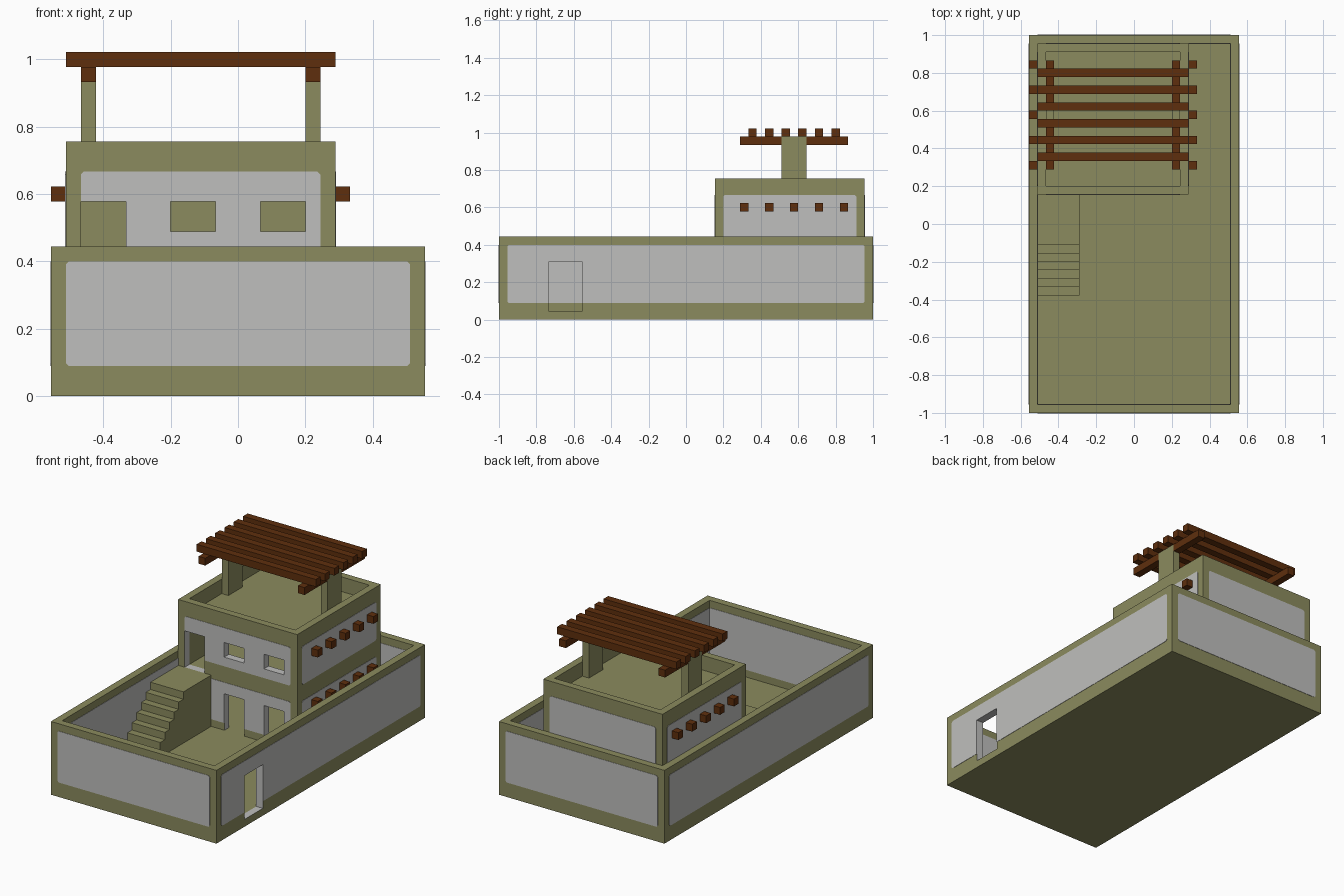
import bpy, bmesh

if "Cube" in bpy.data.objects:
    bpy.data.objects.remove(bpy.data.objects["Cube"])

U = 2 / 45          # building module: every part sits on this grid
SKIN = 0.002        # how far the painted panels stand off the walls


def material(name, rgb):
    m = bpy.data.materials.new(name)
    m.diffuse_color = (*rgb, 1)
    m.use_nodes = True
    m.node_tree.nodes["Principled BSDF"].inputs["Base Color"].default_value = m.diffuse_color
    return m


MATS = [material("olive_plaster", (0.258, 0.258, 0.112)),
        material("pale_grey_render", (0.52, 0.52, 0.51)),
        material("brown_timber", (0.114, 0.028, 0.004))]
OLIVE, GREY, BROWN = range(3)


def prism(name, mat, outline, offset):
    """Extrude an outline (list of 3D points) along an offset vector."""
    bm = bmesh.new()
    face = bm.faces.new([bm.verts.new(p) for p in outline])
    ext = bmesh.ops.extrude_face_region(bm, geom=[face])["geom"]
    bmesh.ops.translate(bm, vec=offset,
                        verts=[v for v in ext if isinstance(v, bmesh.types.BMVert)])
    bmesh.ops.recalc_face_normals(bm, faces=bm.faces)
    me = bpy.data.meshes.new(name)
    for f in bm.faces:
        f.material_index = mat
    bm.to_mesh(me)
    bm.free()
    for m in MATS:
        me.materials.append(m)
    ob = bpy.data.objects.new(name, me)
    bpy.context.scene.collection.objects.link(ob)
    return ob


def box(name, mat, x, y, z):
    """Box from ranges given in modules."""
    (x0, x1), (y0, y1), (z0, z1) = [(a * U, b * U) for a, b in (x, y, z)]
    return prism(name, mat, [(x0, y0, z0), (x1, y0, z0), (x1, y1, z0), (x0, y1, z0)],
                 (0, 0, z1 - z0))


def panel(name, axis, pos, a, z):
    """Thin clipped-corner plate lying on a wall face at axis = pos."""
    c = 0.2
    (a0, a1), (z0, z1) = a, z
    pts = [(a0 + c, z0), (a1 - c, z0), (a1, z0 + c), (a1, z1 - c),
           (a1 - c, z1), (a0 + c, z1), (a0, z1 - c), (a0, z0 + c)]
    p = pos * U - SKIN
    if axis == "x":
        return prism(name, GREY, [(p, s * U, t * U) for s, t in pts], (2 * SKIN, 0, 0))
    return prism(name, GREY, [(s * U, p, t * U) for s, t in pts], (0, 2 * SKIN, 0))


def cut(objects, cutters):
    """Subtract the cutters from every object, keeping the cutters' colour."""
    for ob in objects:
        for c in cutters:
            mod = ob.modifiers.new("opening", "BOOLEAN")
            mod.operation = "DIFFERENCE"
            mod.solver = "EXACT"
            mod.object = c
    bpy.context.view_layer.update()
    dg = bpy.context.evaluated_depsgraph_get()
    done = [(ob, bpy.data.meshes.new_from_object(ob.evaluated_get(dg))) for ob in objects]
    for ob, me in done:
        ob.modifiers.clear()
        ob.data = me
    for c in cutters:
        bpy.data.objects.remove(c)


# Courtyard: floor and perimeter wall
yard = box("courtyard_wall", OLIVE, (-12.5, 12.5), (-22.5, 22.5), (0, 10))
cut([yard], [box("yard_space", OLIVE, (-11.5, 11.5), (-21.5, 21.5), (1, 12))])

# Grey panels on both faces of each perimeter wall
gate_parts = [yard]
for side, s in (("left", -1), ("right", 1)):
    for face, pos in (("outer", 12.5), ("inner", 11.5)):
        p = panel(f"{side}_{face}_wall_panel", "x", s * pos, (-21.5, 21.5), (2, 9))
        if s > 0:
            gate_parts.append(p)
for side, s in (("front", -1), ("back", 1)):
    for face, pos in (("outer", 22.5), ("inner", 21.5)):
        panel(f"{side}_{face}_wall_panel", "y", s * pos, (-11.5, 11.5), (2, 9))

# Gateway through the right wall
cut(gate_parts, [box("gate_opening", GREY, (11, 13), (-16.5, -12.5), (1, 7))])

# House: two hollow storeys and a roof terrace with parapet
house = box("house", OLIVE, (-11.5, 6.5), (3.5, 21.5), (1, 17))
cut([house], [box("room_space", OLIVE, (-10.5, 5.5), (4.5, 20.5), z)
              for z in ((0.5, 7), (8, 14), (15, 18))])

# House panels
LOW, HIGH = (2, 7.55), (9.75, 15)
front_parts = [house,
               panel("house_front_lower_panel", "y", 3.5, (-10.5, 5.5), LOW),
               panel("house_front_upper_panel", "y", 3.5, (-10.5, 5.5), HIGH)]
for z, level in ((LOW, "lower"), (HIGH, "upper")):
    panel(f"house_right_{level}_panel", "x", 6.5, (4.5, 20.5), z)
panel("house_left_panel", "x", -11.5, (4.5, 20.5), HIGH)
panel("house_back_panel", "y", 21.5, (-10.5, 5.5), HIGH)

# Doors and windows in the house front
openings = [((-10.5, -7.5), (8, 13))]
for x in ((-4.5, -1.5), (1.5, 4.5)):
    openings += [(x, (1, 6)), (x, (11, 13))]
cut(front_parts, [box("opening", GREY, x, (3, 4.75), z) for x, z in openings])

# Stairs and landing, drawn as one stepped profile
profile = [(3.5, 1), (-8.5, 1)]
for i in range(7):
    profile += [(-8.5 + i, 2 + i)]
    profile += [(-7.5 + i if i < 6 else 3.5, 2 + i)]
prism("stairs", OLIVE, [(-11.5 * U, y * U, z * U) for y, z in profile], (5 * U, 0, 0))

# Timber floor and roof beams with exposed ends
for i in range(5):
    y = 7 + 3 * i
    box(f"floor_beam_{i + 1}", BROWN, (-11, 7.5), (y - 0.5, y + 0.5), (6, 7))
    box(f"roof_beam_{i + 1}", BROWN, (-12.5, 7.5), (y - 0.5, y + 0.5), (13, 14))

# Pergola: two posts, bearers on each side of them, and slats
for side, x in (("left", (-10.5, -9.5)), ("right", (4.5, 5.5))):
    box(f"{side}_pergola_post", OLIVE, x, (11.5, 14.5), (15, 22))
    box(f"{side}_front_bearer", BROWN, x, (6.5, 11.5), (21, 22))
    box(f"{side}_back_bearer", BROWN, x, (14.5, 19.5), (21, 22))
for i in range(6):
    y = 8 + 2 * i
    box(f"pergola_slat_{i + 1}", BROWN, (-11.5, 6.5), (y - 0.5, y + 0.5), (22, 23))
